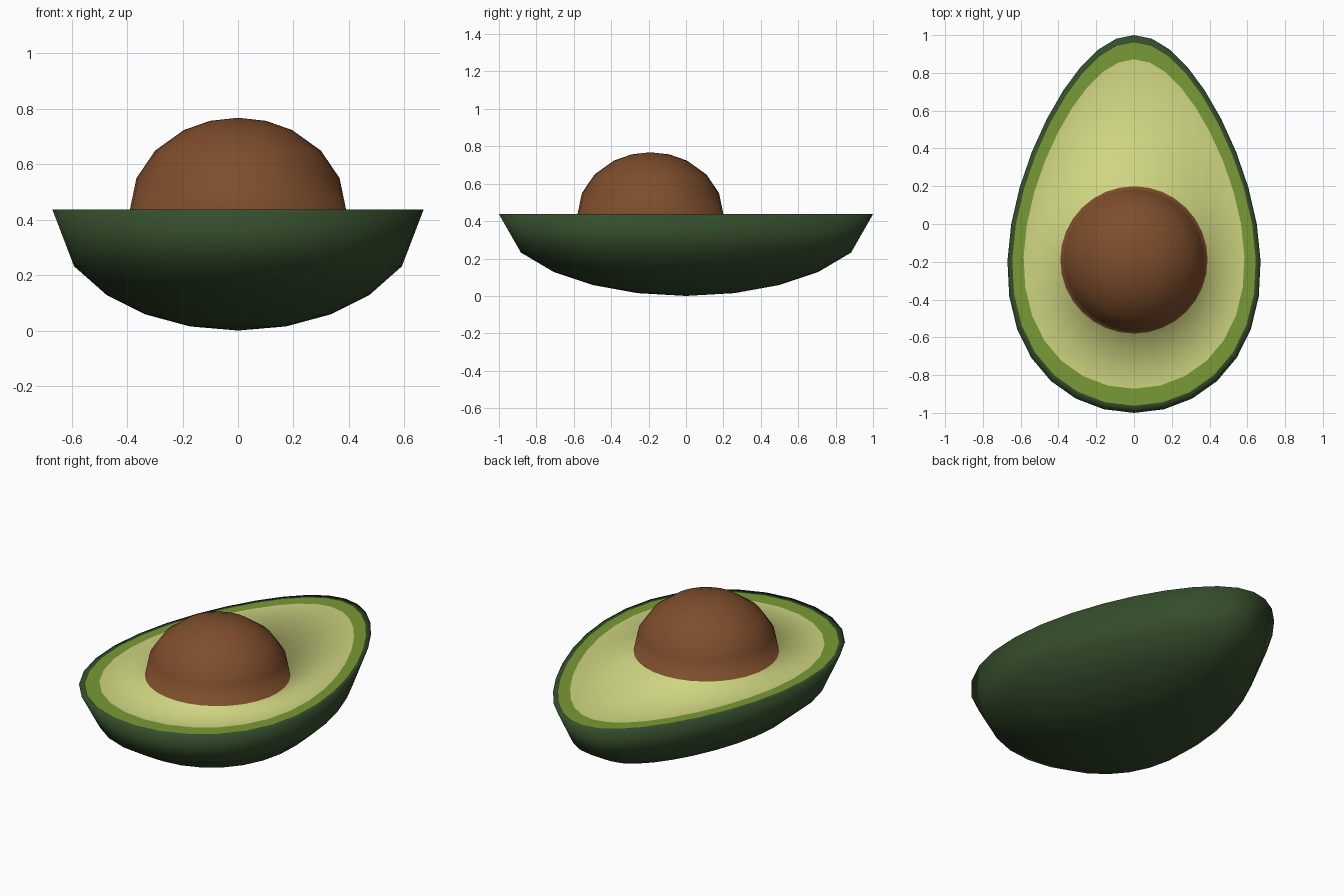
import bpy, bmesh
from math import sin, cos, radians, tau

if "Cube" in bpy.data.objects:
    bpy.data.objects.remove(bpy.data.objects["Cube"])

N = 32                 # sides around every loop
RIM = 0.437            # height of the cut face
PIT_R, PIT_H, PIT_Y = 0.39, 0.331, -0.19


def material(name, color):
    m = bpy.data.materials.new(name)
    m.diffuse_color = (*color, 1)
    m.use_nodes = True
    m.node_tree.nodes["Principled BSDF"].inputs["Base Color"].default_value = m.diffuse_color
    return m


bm = bmesh.new()


def egg_loop(scale, z):
    """Pear-shaped outline, narrow towards +y."""
    pts = [tau * i / N for i in range(N)]
    return [bm.verts.new((scale * sin(t) * (0.65 - 0.17 * cos(t)), scale * cos(t), z)) for t in pts]


def pit_loop(radius, z):
    pts = [tau * i / N for i in range(N)]
    return [bm.verts.new((radius * sin(t), PIT_Y + radius * cos(t), z)) for t in pts]


def bridge(a, b, mat):
    for i in range(N):
        j = (i + 1) % N
        bm.faces.new((a[i], a[j], b[j], b[i])).material_index = mat


def cap(loop, point, mat):
    tip = bm.verts.new(point)
    for i in range(N):
        bm.faces.new((loop[i], loop[(i + 1) % N], tip)).material_index = mat


SKIN, EDGE, FLESH, PIT = range(4)

# Skin bowl from the bottom up, then its thin lip
bowl = [egg_loop(sin(radians(a)), RIM * (1 - cos(radians(a)))) for a in (15, 30, 45, 62, 90)]
cap(bowl[0], (0, 0, 0), SKIN)
for low, high in zip(bowl, bowl[1:]):
    bridge(low, high, SKIN)
lip = egg_loop(0.962, RIM)
bridge(bowl[-1], lip, SKIN)

# Green edge band and pale flesh on the cut face
inner = egg_loop(0.872, RIM)
bridge(lip, inner, EDGE)

# Pit dome rising out of the flesh
dome = [pit_loop(PIT_R * sin(radians(a)), RIM + PIT_H * cos(radians(a))) for a in (90, 70, 50, 30, 15)]
bridge(inner, dome[0], FLESH)
for low, high in zip(dome, dome[1:]):
    bridge(low, high, PIT)
cap(dome[-1], (0, PIT_Y, RIM + PIT_H), PIT)

# One continuous smooth surface with coloured zones
bmesh.ops.recalc_face_normals(bm, faces=bm.faces[:])
for f in bm.faces:
    f.smooth = True
mesh = bpy.data.meshes.new("avocado_half")
bm.to_mesh(mesh)
bm.free()
for name, color in (("skin", (0.035, 0.075, 0.025)), ("green_edge", (0.19, 0.32, 0.035)),
                    ("flesh", (0.62, 0.66, 0.22)), ("pit", (0.21, 0.075, 0.025))):
    mesh.materials.append(material(name, color))
bpy.context.collection.objects.link(bpy.data.objects.new("avocado_half", mesh))
